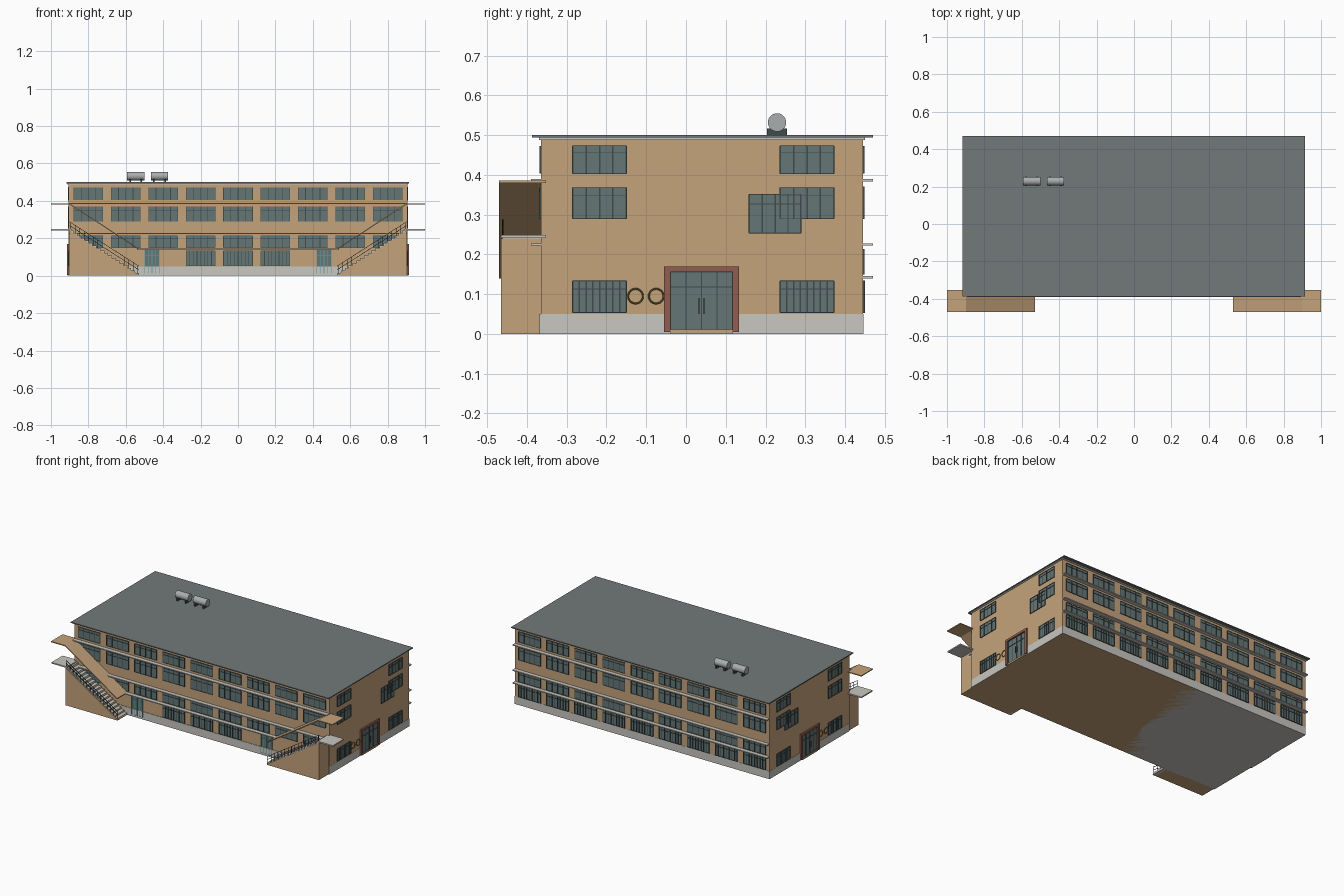
import bpy, bmesh, math
from mathutils import Matrix, Vector

if "Cube" in bpy.data.objects:
    bpy.data.objects.remove(bpy.data.objects["Cube"])


def material(name, r, g, b):
    m = bpy.data.materials.new(name)
    m.diffuse_color = (r, g, b, 1)
    m.use_nodes = True
    m.node_tree.nodes["Principled BSDF"].inputs["Base Color"].default_value = m.diffuse_color
    return m


TAN = material("tan_wall", 0.56, 0.37, 0.20)
ROOF = material("roof_grey", 0.17, 0.19, 0.19)
PALE = material("pale_concrete", 0.58, 0.57, 0.53)
GLASS = material("glass", 0.13, 0.18, 0.18)
FRAME = material("dark_frame", 0.05, 0.07, 0.07)
TEAL = material("teal_frame", 0.12, 0.36, 0.38)
RED = material("red_surround", 0.28, 0.11, 0.08)
BRASS = material("ring_metal", 0.17, 0.12, 0.04)
METAL = material("tank_metal", 0.40, 0.42, 0.42)


def finish(name, bm, mat, mirror=False):
    bmesh.ops.recalc_face_normals(bm, faces=bm.faces)
    me = bpy.data.meshes.new(name)
    bm.to_mesh(me)
    bm.free()
    me.materials.append(mat)
    ob = bpy.data.objects.new(name, me)
    bpy.context.collection.objects.link(ob)
    if mirror:
        mod = ob.modifiers.new("mirror", 'MIRROR')
        mod.use_mirror_merge = False
    return ob


def boxes(name, items, mat, mirror=False):
    bm = bmesh.new()
    for x0, x1, y0, y1, z0, z1 in items:
        mtx = Matrix.Translation(((x0 + x1) / 2, (y0 + y1) / 2, (z0 + z1) / 2)) \
            @ Matrix.Diagonal((abs(x1 - x0), abs(y1 - y0), abs(z1 - z0), 1))
        bmesh.ops.create_cube(bm, size=1, matrix=mtx)
    return finish(name, bm, mat, mirror)


def prism(name, profile, y0, y1, mat, mirror=False):
    bm = bmesh.new()
    f = bm.faces.new([bm.verts.new((x, y0, z)) for x, z in profile])
    r = bmesh.ops.extrude_face_region(bm, geom=[f])
    verts = [v for v in r["geom"] if isinstance(v, bmesh.types.BMVert)]
    bmesh.ops.translate(bm, verts=verts, vec=(0, y1 - y0, 0))
    return finish(name, bm, mat, mirror)


# Wall-relative box: u along the wall, d outward from it
XW, YF, YB = 0.905, -0.365, 0.445


def on_wall(face, u0, u1, d0, d1, z0, z1):
    if face == "front":
        return (u0, u1, YF - d1, YF - d0, z0, z1)
    if face == "back":
        return (u0, u1, YB + d0, YB + d1, z0, z1)
    return (XW + d0, XW + d1, u0, u1, z0, z1)


def window(face, u, w, z0, z1, glass, bars, panes=4, transom=0.75, depth=0.004):
    t, a, b = 0.0018, u - w / 2, u + w / 2
    glass.append(on_wall(face, a, b, -0.002, 0.0015, z0, z1))
    for i in range(panes + 1):
        c = a + w * i / panes
        bars.append(on_wall(face, c - t, c + t, 0, depth, z0, z1))
    for z in (z0, z0 + (z1 - z0) * transom, z1):
        bars.append(on_wall(face, a, b, 0, depth, z - t / 2, z + t / 2))


# Main body, plinth and roof
boxes("building_body", [(-XW, XW, YF, YB, 0.0, 0.49)], TAN)
boxes("plinth", [(-XW - .001, XW + .001, YF - .003, YB + .001, 0.0, 0.05)], PALE)
boxes("roof_slab", [(-.918, .915, -.387, .47, .494, .50)], ROOF)
boxes("roof_edge_trim", [(-.912, .909, -.37, .45, .488, .494)], PALE)

# Horizontal ledges on front and back
ledges = []
for z in (0.387, 0.225, 0.143):
    end = 0.54 if z < 0.2 else XW
    ledges += [(-end, end, -.39, YF + .005, z - .003, z + .003),
               (-XW, XW, YB - .005, .47, z - .003, z + .003)]
boxes("wall_ledges", ledges, PALE)

# Long-side windows
COLS = [0.2 * i for i in range(-4, 5)]
ROWS = [(0.405, 0.472), (0.29, 0.37), (0.15, 0.213)]
for face in ("front", "back"):
    glass, bars = [], []
    for z0, z1 in ROWS:
        for u in COLS:
            window(face, u, 0.155, z0, z1, glass, bars)
    for u in (COLS if face == "back" else COLS[3:6]):
        window(face, u, 0.155, 0.053, 0.133, glass, bars, panes=8, depth=0.005)
    boxes(face + "_window_glass", glass, GLASS)
    boxes(face + "_window_frames", bars, FRAME)

# End-wall windows, mirrored to the other end
glass, bars = [], []
for u in (-0.2175, 0.3045):
    for z0, z1 in ((0.403, 0.473), (0.29, 0.368)):
        window("side", u, 0.135, z0, z1, glass, bars)
    window("side", u, 0.135, 0.054, 0.133, glass, bars, panes=8)
window("side", 0.224, 0.13, 0.254, 0.351, glass, bars)
boxes("end_window_glass", glass, GLASS, True)
boxes("end_window_frames", bars, FRAME, True)

# Front service doors
glass, bars = [], []
window("front", 0.46, 0.078, 0.012, 0.138, glass, bars, panes=4, transom=0.78)
boxes("front_door_glass", glass, GLASS, True)
boxes("front_door_frames", bars, TEAL, True)

# End entrance doors with surround, handles and step
glass, bars = [], []
window("side", 0.039, 0.156, 0.01, 0.156, glass, bars, panes=4, transom=0.74)
for u in (0.033, 0.045):
    bars.append(on_wall("side", u - .0015, u + .0015, .004, .008, .05, .09))
boxes("entrance_glass", glass, GLASS, True)
boxes("entrance_frames", bars, FRAME, True)
boxes("entrance_surround", [on_wall("side", -.055, -.039, 0, .01, .005, .17),
                            on_wall("side", .117, .133, 0, .01, .005, .17),
                            on_wall("side", -.039, .117, 0, .01, .156, .17)], RED, True)
boxes("entrance_step", [on_wall("side", -.039, .117, 0, .007, 0, .01)], TAN, True)

# Wall rings beside the entrance
bm = bmesh.new()
N, M = 24, 6
for cy in (-0.127, -0.075):
    rings = []
    for i in range(N):
        a = 2 * math.pi * i / N
        ring = []
        for j in range(M):
            b = 2 * math.pi * j / M
            r = 0.0185 + 0.0022 * math.cos(b)
            ring.append(bm.verts.new((XW + .002 + .0022 * math.sin(b),
                                      cy + r * math.cos(a), .095 + r * math.sin(a))))
        rings.append(ring)
    for i in range(N):
        p, q = rings[i], rings[(i + 1) % N]
        for j in range(M):
            k = (j + 1) % M
            bm.faces.new((p[j], q[j], q[k], p[k]))
finish("wall_rings", bm, BRASS, True)

# Outside stairs: solid base, steps, landing and sloped canopy
Y0, Y1 = -0.465, -0.362
prism("stair_base", [(.53, 0), (.9, 0), (.9, .24), (.53, .004)], Y0, Y1, TAN, True)
STEPS = 18
run, rise = 0.37 / STEPS, 0.242 / STEPS
boxes("stair_steps", [(.53 + i * run, .53 + (i + 1) * run, Y0 + .004, Y1,
                       max(0, (i - 1) * rise), (i + 1) * rise)
                      for i in range(STEPS)], PALE, True)
boxes("stair_landing", [(.89, 1.0, Y0, -.352, .241, .249)], PALE, True)
prism("stair_canopy", [(.53, .139), (.9, .38), (1, .38), (1, .386), (.898, .386),
                       (.53, .145)], -.47, -.352, TAN, True)

# Stair railing
slope = 0.236 / 0.37
rail_y = Y0 + .004
posts = [(x - .0012, x + .0012, rail_y - .0012, rail_y + .0012,
          (x - .53) * slope, (x - .53) * slope + .05)
         for x in [.535 + .36 * i / 15 for i in range(16)]]
boxes("rail_posts", posts, FRAME, True)
for label, h in (("top", .05), ("middle", .03)):
    prism("rail_" + label, [(.53, h), (.9, .236 + h), (.9, .239 + h), (.53, .003 + h)],
          rail_y - .0015, rail_y + .0015, FRAME, True)

# Roof water tanks on saddles
for n, cx in enumerate((-.547, -.42), 1):
    bm = bmesh.new()
    bmesh.ops.create_cone(bm, cap_ends=True, segments=32, radius1=.023, radius2=.023, depth=.092,
                          matrix=Matrix.Translation((cx, .229, .532)) @ Matrix.Rotation(math.pi / 2, 4, 'Y'))
    tank = finish("water_tank_%d" % n, bm, METAL)
    bpy.ops.object.select_all(action='DESELECT')
    tank.select_set(True)
    bpy.context.view_layer.objects.active = tank
    bpy.ops.object.shade_smooth_by_angle()
    boxes("tank_saddles_%d" % n, [(cx + s - .004, cx + s + .004, .204, .254, .499, .517)
                                  for s in (-.03, .03)], FRAME)
